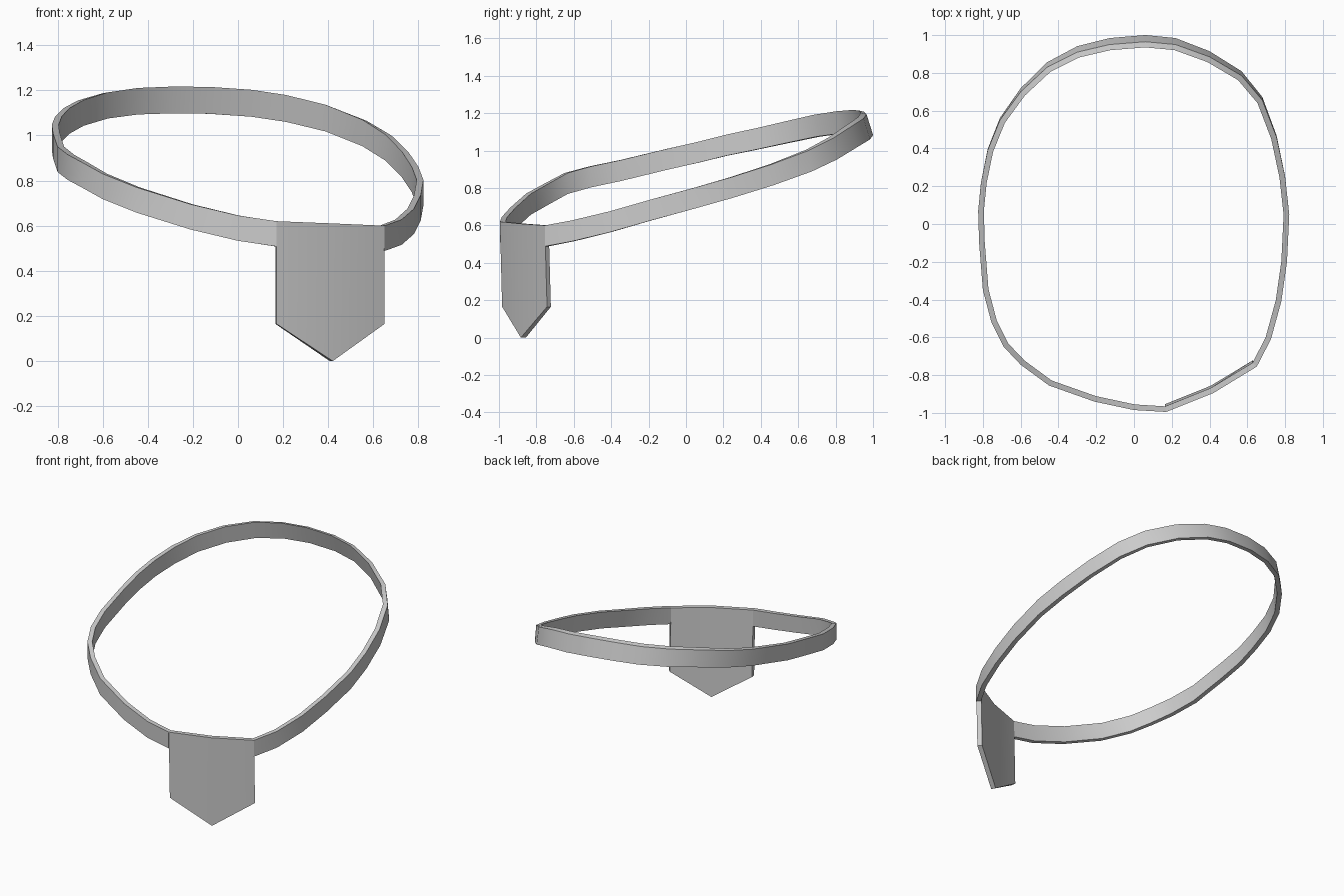
import bpy, bmesh, math
from mathutils import Vector

if "Cube" in bpy.data.objects:
    bpy.data.objects.remove(bpy.data.objects["Cube"])

# Outer top edge of the headband (x, y, z), from the plate's left edge round the back
LOOP = [
    (.17, -.995, .62), (0, -.985, .645), (-.21, -.94, .695), (-.45, -.855, .77),
    (-.60, -.745, .83), (-.69, -.65, .88), (-.755, -.52, .915), (-.80, -.35, .95),
    (-.82, -.1, 1.01), (-.825, .07, 1.048), (-.81, .22, 1.085), (-.775, .39, 1.12),
    (-.71, .55, 1.155), (-.60, .70, 1.187), (-.46, .83, 1.205), (-.30, .91, 1.21),
    (-.13, .95, 1.208), (.06, .965, 1.195), (.22, .95, 1.172), (.40, .885, 1.13),
    (.57, .785, 1.065), (.68, .655, 1.0), (.755, .46, .927), (.80, .25, .86),
    (.822, .05, .803), (.81, -.2, .735), (.78, -.41, .675), (.725, -.61, .627),
    (.65, -.755, .60), (.42, -.895, .61)]
THICK = .03
N = len(LOOP)


def section(i, bottom=None):
    """Four corners of the strip: outer top, outer bottom, inner bottom, inner top."""
    p = Vector(LOOP[i])
    a = (p - Vector(LOOP[i - 1])).xy.normalized()
    b = (Vector(LOOP[(i + 1) % N]) - p).xy.normalized()
    d = (a + b).normalized()
    inward = Vector((d.y, -d.x, 0)) * THICK
    back = max(0, p.y) ** 2
    # The strip leans outward toward the back
    low = p + Vector((0, .038 * back, -.112))
    if bottom is not None:
        low = Vector((p.x, p.y + .012, bottom))
    lift = Vector((0, 0, .008 * back))
    return [p, low, low + inward, p + inward + lift]


def strip(name, sections, cap):
    bm = bmesh.new()
    rings = [[bm.verts.new(v) for v in s] for s in sections]
    for r, s in zip(rings, rings[1:]):
        for k in range(4):
            m = (k + 1) % 4
            bm.faces.new((r[k], r[m], s[m], s[k]))
    if cap:
        bm.faces.new(rings[0])
        bm.faces.new(rings[-1][::-1])
    bmesh.ops.recalc_face_normals(bm, faces=bm.faces)
    mesh = bpy.data.meshes.new(name)
    bm.to_mesh(mesh)
    bm.free()
    ob = bpy.data.objects.new(name, mesh)
    bpy.context.collection.objects.link(ob)
    bpy.ops.object.select_all(action='DESELECT')
    ob.select_set(True)
    bpy.context.view_layer.objects.active = ob
    bpy.ops.object.shade_smooth_by_angle(angle=math.radians(30))
    return ob


# Tilted headband, open where the plate sits
strip("headband", [section(i) for i in range(N - 1)], True)

# Pointed front plate, gently bent along its middle
strip("front_plate", [section(N - 2, .165), section(N - 1, 0), section(0, .165)], True)
